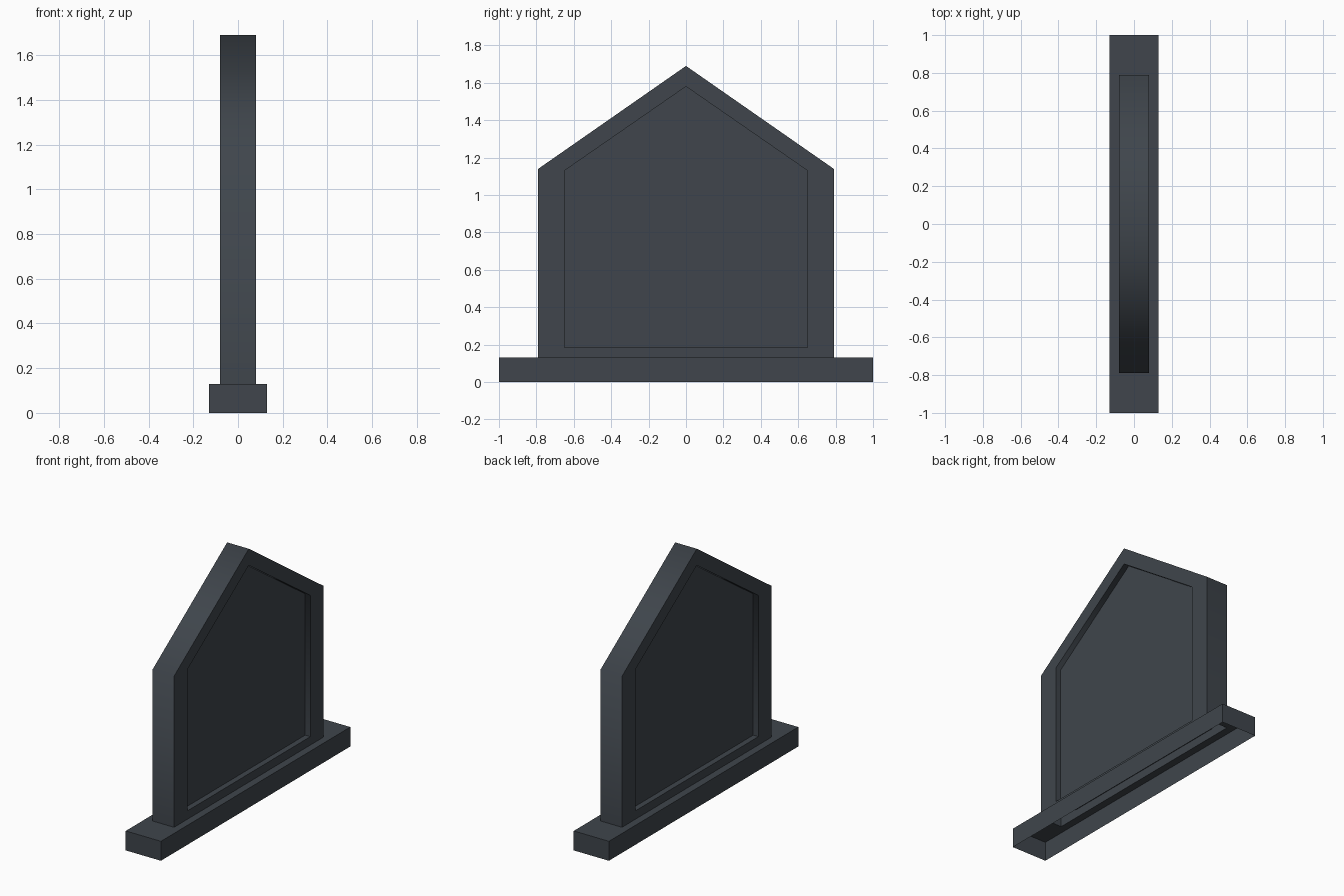
import bpy, bmesh, math

if "Cube" in bpy.data.objects:
    bpy.data.objects.remove(bpy.data.objects["Cube"])

slate = bpy.data.materials.new("dark slate")
slate.diffuse_color = (0.050, 0.060, 0.072, 1)
slate.use_nodes = True
slate.node_tree.nodes["Principled BSDF"].inputs["Base Color"].default_value = slate.diffuse_color


def finish(bm, name):
    bmesh.ops.remove_doubles(bm, verts=bm.verts, dist=0.0001)
    bmesh.ops.recalc_face_normals(bm, faces=bm.faces)
    me = bpy.data.meshes.new(name)
    bm.to_mesh(me)
    bm.free()
    me.materials.append(slate)
    ob = bpy.data.objects.new(name, me)
    bpy.context.collection.objects.link(ob)
    bpy.ops.object.select_all(action='DESELECT')
    ob.select_set(True)
    bpy.context.view_layer.objects.active = ob
    bpy.ops.object.shade_smooth_by_angle(angle=math.radians(80))
    return ob


def bridge(bm, a, b, closed=True):
    """Quads between two matching rows of vertices."""
    n = len(a)
    for i in range(n if closed else n - 1):
        j = (i + 1) % n
        bm.faces.new((a[i], a[j], b[j], b[i]))


def rect(bm, hx, hy, z):
    return [bm.verts.new((sx * hx, sy * hy, z))
            for sx, sy in ((-1, -1), (1, -1), (1, 1), (-1, 1))]


def house(bm, x, half, bottom, eave, apex):
    pts = [(half, bottom), (half, eave), (0, apex), (-half, eave), (-half, bottom)]
    return [bm.verts.new((x, y, z)) for y, z in pts]


HX, DEPTH, BASE_Z = 0.08, 0.038, 0.13

# Plinth: hollow underneath, open where the slab meets it
bm = bmesh.new()
top = rect(bm, 0.13, 1.0, BASE_Z)
bridge(bm, rect(bm, 0.13, 1.0, 0), top)
bridge(bm, top, rect(bm, HX, 0.79, BASE_Z))
finish(bm, "plinth")

# Gabled slab: hollow, with a recessed panel on each broad side
bm = bmesh.new()
outlines = []
for s in (-1, 1):
    outer = house(bm, s * HX, 0.79, BASE_Z, 1.14, 1.69)
    rim = house(bm, s * HX, 0.65, 0.186, 1.13, 1.58)
    floor = house(bm, s * (HX - DEPTH), 0.65, 0.186, 1.13, 1.58)
    bridge(bm, outer, rim)
    bridge(bm, rim, floor)
    bm.faces.new(floor)
    outlines.append(outer)
bridge(bm, *outlines, closed=False)
finish(bm, "gabled_slab")
